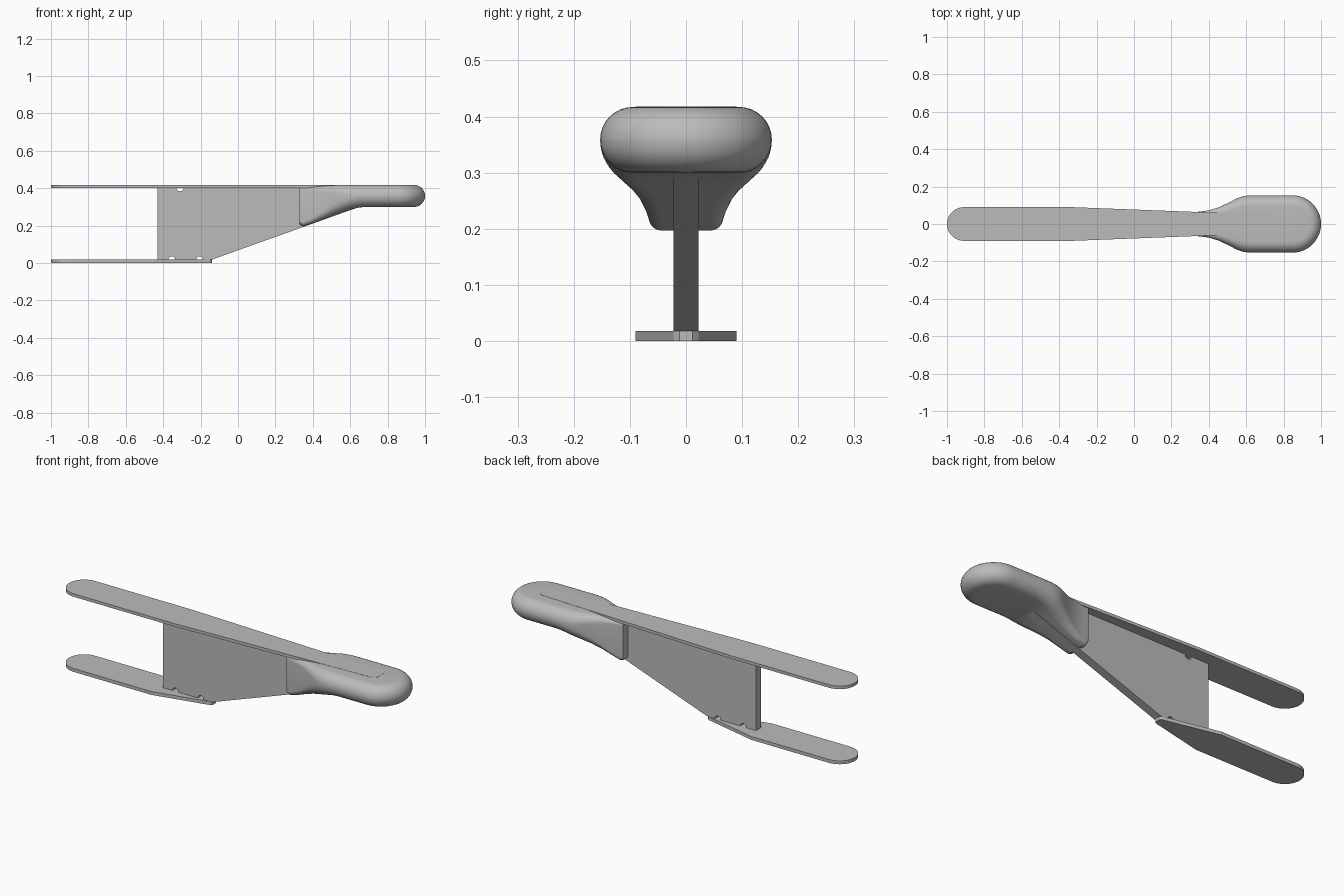
import bpy, bmesh, math
from mathutils import Vector

if "Cube" in bpy.data.objects:
    bpy.data.objects.remove(bpy.data.objects["Cube"], do_unlink=True)

grey = bpy.data.materials.new("plain_grey")
grey.use_nodes = True
colour = (0.5, 0.5, 0.5, 1)
grey.diffuse_color = colour
grey.node_tree.nodes["Principled BSDF"].inputs["Base Color"].default_value = colour


def finish(name, bm):
    bmesh.ops.recalc_face_normals(bm, faces=bm.faces)
    mesh = bpy.data.meshes.new(name)
    bm.to_mesh(mesh)
    bm.free()
    mesh.materials.append(grey)
    obj = bpy.data.objects.new(name, mesh)
    bpy.context.collection.objects.link(obj)
    return obj


def prism(name, outline, depth):
    """Extrude a closed outline along a depth vector."""
    bm = bmesh.new()
    face = bm.faces.new([bm.verts.new(p) for p in outline])
    new = bmesh.ops.extrude_face_region(bm, geom=[face])["geom"]
    bmesh.ops.translate(bm, vec=depth, verts=[v for v in new if isinstance(v, bmesh.types.BMVert)])
    return finish(name, bm)


def arc(cx, cy, r, start, end, steps):
    for i in range(steps + 1):
        a = math.radians(start + (end - start) * i / steps)
        yield cx + r * math.cos(a), cy + r * math.sin(a)


def jaw(name, z, thick, edge):
    """Flat plate with a round left end; edge is the lower half outline."""
    tip = list(arc(-0.91, 0, 0.09, 90, 270, 20))
    pts = tip + edge + [(x, -y) for x, y in reversed(edge)]
    return prism(name, [(x, y, z) for x, y in pts], (0, 0, thick))


# Upper and lower flat plates
jaw("top_plate", 0.402, 0.016,
    [(-0.33, -0.09), (0.5, -0.058), (0.825, -0.046), (0.845, -0.03)])
jaw("bottom_plate", 0, 0.018, [(-0.45, -0.09), (-0.15, -0.022), (-0.14, -0.012)])

# Upright web with small half-round notches
low, high, r = 0.018, 0.403, 0.018
web = [(-0.43, low)]
for x in (-0.355, -0.205):
    web += arc(x, low, r, 180, 0, 10)
web += [(-0.14, low), (0.63, 0.293), (0.63, high)]
web += arc(-0.31, high, r + 0.002, 0, -180, 10)
web += [(-0.43, high)]
prism("web", [(x, -0.022, z) for x, z in web], (0, 0.044, 0))


# Handle: half sections swept down one side, round the end and back
def half_section(w, zb, zt, rb, rt):
    return ([(0, zt)] + list(arc(w - rt, zt - rt, rt, 90, 0, 8))
            + list(arc(w - rb, zb + rb, rb, 0, -90, 8)) + [(0, zb)])


# x, half width, bottom, top, bottom radius, top radius
stations = [
    (0.328, 0.064, 0.215, 0.403, 0.02, 0.01),
    (0.334, 0.065, 0.203, 0.403, 0.02, 0.01),
    (0.35, 0.066, 0.197, 0.404, 0.022, 0.012),
    (0.40, 0.073, 0.212, 0.407, 0.03, 0.02),
    (0.45, 0.088, 0.231, 0.411, 0.045, 0.03),
    (0.50, 0.111, 0.25, 0.415, 0.06, 0.042),
    (0.55, 0.137, 0.268, 0.417, 0.07, 0.052),
    (0.58, 0.148, 0.279, 0.417, 0.068, 0.056),
    (0.61, 0.152, 0.288, 0.417, 0.064, 0.057),
    (0.65, 0.153, 0.297, 0.417, 0.06, 0.058),
    (0.69, 0.153, 0.3, 0.417, 0.058, 0.058),
]
centre = 0.847
sides = [(x, half_section(*s)) for x, *s in stations]
bulb = sides[-1][1]
sweep = [(x, 90, p) for x, p in sides]
sweep += [(centre, 90 - 180 * i / 24, bulb) for i in range(25)]
sweep += [(x, -90, p) for x, p in reversed(sides)]

bm = bmesh.new()
rows = []
for x, angle, profile in sweep:
    a = math.radians(angle)
    rows.append([bm.verts.new((x + d * math.cos(a), d * math.sin(a), z)) for d, z in profile])
for one, two in zip(rows, rows[1:]):
    for i in range(len(one) - 1):
        bm.faces.new((one[i], one[i + 1], two[i + 1], two[i]))
# Flat inner end
bm.faces.new(rows[0] + rows[-1][-2:0:-1])
# Weld the centre line
bmesh.ops.remove_doubles(bm, verts=bm.verts, dist=0.0002)
handle = finish("handle", bm)

for obj in bpy.context.selected_objects:
    obj.select_set(False)
handle.select_set(True)
bpy.context.view_layer.objects.active = handle
bpy.ops.object.shade_smooth_by_angle(angle=math.radians(35))
